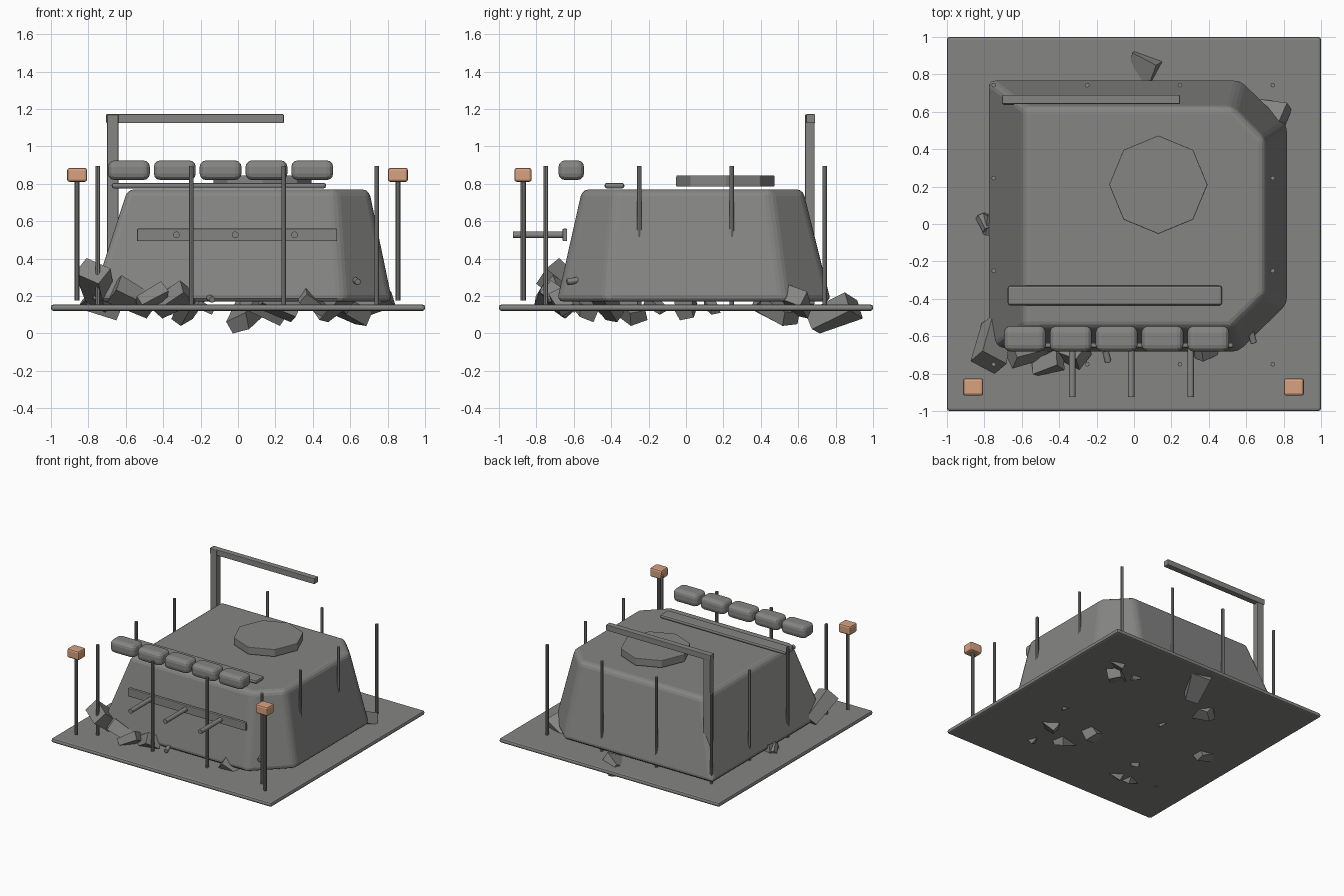
import bpy, bmesh, math, random
from mathutils import Matrix, Vector, Euler

if "Cube" in bpy.data.objects:
    bpy.data.objects.remove(bpy.data.objects["Cube"])

random.seed(4)


def material(name, rgb):
    m = bpy.data.materials.new(name)
    m.diffuse_color = (*rgb, 1)
    m.use_nodes = True
    m.node_tree.nodes["Principled BSDF"].inputs["Base Color"].default_value = m.diffuse_color
    return m


GREY = material("weathered_grey", (0.235, 0.235, 0.23))
ORANGE = material("lamp_orange", (0.68, 0.36, 0.22))


def finish(name, bm, mat=GREY, bevel=0, segments=2):
    bmesh.ops.recalc_face_normals(bm, faces=bm.faces[:])
    me = bpy.data.meshes.new(name)
    bm.to_mesh(me)
    bm.free()
    me.materials.append(mat)
    ob = bpy.data.objects.new(name, me)
    bpy.context.collection.objects.link(ob)
    if bevel:
        mod = ob.modifiers.new("Bevel", 'BEVEL')
        mod.width, mod.segments = bevel, segments
        mod.limit_method = 'ANGLE'
    return ob


def box(name, lo, hi, mat=GREY, bevel=0, segments=2):
    lo, hi = Vector(lo), Vector(hi)
    bm = bmesh.new()
    mtx = Matrix.Translation((lo + hi) / 2) @ Matrix.Diagonal((*(hi - lo), 1))
    bmesh.ops.create_cube(bm, size=1, matrix=mtx)
    return finish(name, bm, mat, bevel, segments)


def rod(name, start, end, radius, sides=10, bevel=0, turn=0):
    a, b = Vector(start), Vector(end)
    bm = bmesh.new()
    rot = (b - a).to_track_quat('Z', 'Y').to_matrix().to_4x4()
    mtx = Matrix.Translation((a + b) / 2) @ rot @ Matrix.Rotation(turn, 4, 'Z')
    bmesh.ops.create_cone(bm, cap_ends=True, segments=sides, radius1=radius,
                          radius2=radius, depth=(b - a).length, matrix=mtx)
    return finish(name, bm, GREY, bevel)


def smooth(ob):
    bpy.ops.object.select_all(action='DESELECT')
    ob.select_set(True)
    bpy.context.view_layer.objects.active = ob
    bpy.ops.object.shade_smooth_by_angle(angle=math.radians(35))


# Ground slab
box("base_slab", (-1, -1, 0.12), (1, 1, 0.155), bevel=0.014)

# Tapered hull with two clipped corners on the right
bottom = [(-0.785, -0.69), (0.56, -0.69), (0.825, -0.43), (0.825, 0.53), (0.57, 0.775), (-0.785, 0.775)]
top = [(-0.59, -0.555), (0.52, -0.555), (0.70, -0.38), (0.70, 0.45), (0.53, 0.625), (-0.59, 0.625)]
bm = bmesh.new()
low = [bm.verts.new((x, y, 0.17)) for x, y in bottom]
high = [bm.verts.new((x, y, 0.77)) for x, y in top]
bm.faces.new(low[::-1])
bm.faces.new(high)
for i in range(6):
    j = (i + 1) % 6
    bm.faces.new((low[i], low[j], high[j], high[i]))
finish("hull", bm, bevel=0.035, segments=3)

# Roof fittings
rod("roof_hatch", (0.13, 0.21, 0.785), (0.13, 0.21, 0.845), 0.263, 8, bevel=0.004)
box("roof_plank", (-0.675, -0.435, 0.775), (0.47, -0.33, 0.805), bevel=0.012)

# Padded rolls floating along the front edge
for i in range(5):
    x = -0.583 + i * 0.245
    box(f"padded_roll_{i + 1}", (x - 0.112, -0.682, 0.82), (x + 0.112, -0.545, 0.925), bevel=0.035, segments=3)

# Front rack board and its pegs
box("rack_board", (-0.54, -0.66, 0.493), (0.53, -0.635, 0.56), bevel=0.005)
for i, x in enumerate((-0.33, -0.015, 0.303)):
    smooth(rod(f"rack_peg_{i + 1}", (x, -0.925, 0.527), (x, -0.64, 0.527), 0.018, 12))

# Rear gantry
box("gantry_post", (-0.70, 0.637, 0.155), (-0.64, 0.687, 1.17), bevel=0.004)
box("gantry_beam", (-0.705, 0.642, 1.125), (0.245, 0.69, 1.172), bevel=0.004)

# Perimeter poles
steps = (-0.75, -0.25, 0.245, 0.742)
for x in steps:
    for y in steps:
        if abs(x) > 0.5 or abs(y) > 0.5:
            smooth(rod("fence_pole", (x, y, 0.15), (x, y, 0.895), 0.012, 8))

# Marker lamps on posts
for side, x in (("left", -0.86), ("right", 0.855)):
    smooth(rod(f"lamp_post_{side}", (x, -0.87, 0.175), (x, -0.87, 0.82), 0.014, 10))
    box(f"lamp_{side}", (x - 0.054, -0.918, 0.81), (x + 0.054, -0.825, 0.885), ORANGE, bevel=0.014)

# Small stubs sticking out of the hull foot
for x, y, z in ((0.633, -0.607, 0.285), (-0.145, -0.71, 0.19)):
    rod("stub", (x - 0.008, y + 0.03, z), (x + 0.008, y - 0.03, z - 0.01), 0.018, 8, bevel=0.005)


# Rubble: tapered tilted blocks poking through the slab
def chunk(x, y, zlow, size, yaw):
    bm = bmesh.new()
    bmesh.ops.create_cube(bm, size=1)
    for v in bm.verts:
        if v.co.x > 0:
            v.co.y *= random.uniform(0.6, 1.0)
            v.co.z *= random.uniform(0.6, 1.0)
    tilt = Euler((random.uniform(-0.6, 0.6), random.uniform(0.35, 0.7), math.radians(yaw)))
    mtx = tilt.to_matrix().to_4x4() @ Matrix.Diagonal((size, size * 0.6, size * 0.45, 1))
    bmesh.ops.transform(bm, matrix=mtx, verts=bm.verts[:])
    drop = zlow - min(v.co.z for v in bm.verts)
    bmesh.ops.translate(bm, vec=(x, y, drop), verts=bm.verts[:])
    finish("rubble", bm)


for row in (
    (0.04, 0.79, 0.0, 0.25, 250), (0.72, 0.60, 0.08, 0.20, 165),
    (0.60, 0.50, 0.04, 0.20, 40), (0.45, 0.53, 0.09, 0.12, 80),
    (-0.27, 0.47, 0.04, 0.20, 110), (-0.18, 0.14, 0.10, 0.10, 20),
    (0.55, -0.16, 0.10, 0.11, 60), (0.51, -0.42, 0.06, 0.20, 150),
    (0.22, -0.54, 0.06, 0.20, 10), (0.14, -0.30, 0.04, 0.22, 30),
    (-0.72, 0.0, 0.07, 0.18, 0), (-0.35, -0.68, 0.08, 0.20, 160),
    (-0.56, -0.67, 0.08, 0.23, 10), (-0.46, -0.75, 0.12, 0.16, 200),
    (-0.76, -0.64, 0.11, 0.26, 80), (-0.40, -0.46, 0.09, 0.12, 45),
    (0.40, -0.66, 0.09, 0.15, 25), (-0.80, 0.01, 0.14, 0.09, 120),
):
    chunk(*row)
